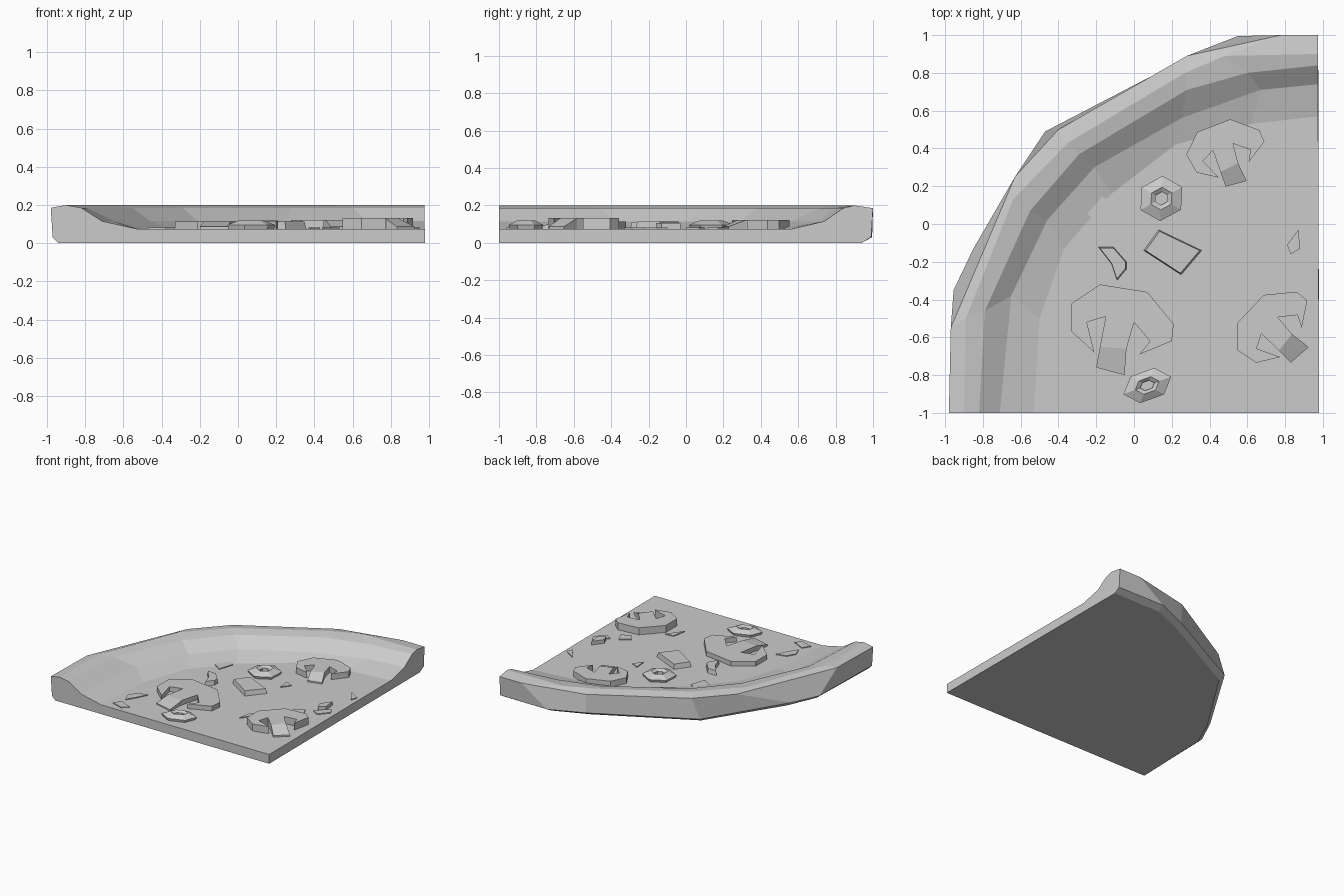
import bpy, bmesh, math
from mathutils import Matrix, Vector

if "Cube" in bpy.data.objects:
    bpy.data.objects.remove(bpy.data.objects["Cube"])

FLOOR = 0.075


def finish(bm, name):
    bmesh.ops.recalc_face_normals(bm, faces=bm.faces)
    me = bpy.data.meshes.new(name)
    bm.to_mesh(me)
    bm.free()
    ob = bpy.data.objects.new(name, me)
    bpy.context.collection.objects.link(ob)
    return ob


def slab(name, pts, z0, z1, inset=0.0):
    """Flat polygon with thickness; inset narrows the top face."""
    bm = bmesh.new()
    c = sum((Vector(p) for p in pts), Vector((0, 0))) / len(pts)
    lo = [bm.verts.new((*p, z0)) for p in pts]
    hi = [bm.verts.new((*Vector(p).lerp(c, inset), z1)) for p in pts]
    bm.faces.new(lo)
    bm.faces.new(hi)
    n = len(pts)
    for i in range(n):
        bm.faces.new((lo[i], lo[(i + 1) % n], hi[(i + 1) % n], hi[i]))
    return finish(bm, name)


# Pizza slice: crust rings from the floor edge, over the rim, to the underside
rings = [
    (0.075, [(-.53, -1), (-.50, -.50), (-.37, -.13), (-.12, .16), (.22, .42), (.62, .53), (.975, .57)]),
    (0.115, [(-.71, -1), (-.65, -.38), (-.46, .02), (-.21, .30), (.25, .56), (.67, .71), (.975, .74)]),
    (0.185, [(-.82, -1), (-.79, -.46), (-.55, .07), (-.29, .37), (.28, .71), (.60, .80), (.975, .84)]),
    (0.2, [(-.90, -1), (-.89, -.50), (-.64, .13), (-.35, .43), (.27, .80), (.48, .89), (.975, .90)]),
    (0.185, [(-.98, -1), (-.97, -.55), (-.63, .25), (-.40, .50), (.28, .89), (.78, 1), (.975, 1)]),
    (0.03, [(-.97, -1), (-.955, -.35), (-.85, -.13), (-.47, .49), (.28, .88), (.55, .995), (.975, .99)]),
    (0.0, [(-.94, -1), (-.92, -.36), (-.82, -.13), (-.45, .45), (.28, .83), (.55, .94), (.975, .94)]),
]
bm = bmesh.new()
grid = [[bm.verts.new((x, y, z)) for x, y in row] for z, row in rings]
tip_top = bm.verts.new((.98, -1, FLOOR))
tip_low = bm.verts.new((.98, -1, 0))
for a, b in zip(grid, grid[1:]):
    for i in range(len(a) - 1):
        bm.faces.new((a[i], a[i + 1], b[i + 1], b[i]))
bm.faces.new(grid[0] + [tip_top])
bm.faces.new(grid[-1] + [tip_low])
for k in (0, -1):
    bm.faces.new([r[k] for r in grid] + [tip_low, tip_top])
finish(bm, "pizza_slice")

# Mushroom slices: notched cap plus a drooping stem
CAP = [(-.14, -.16), (-.26, -.05), (-.26, .10), (-.11, .20), (.14, .16), (.28, -.01), (.27, -.10),
       (.10, -.17), (.155, -.10), (.07, 0), (.03, -.14), (-.11, -.13), (-.08, .03), (-.18, 0)]
STEM = [(.03, -.14), (-.11, -.13), (-.13, -.24), (.02, -.28)]


def mushroom(i, loc, rot, scale, top):
    m = Matrix.Rotation(math.radians(rot), 2) * scale
    place = lambda pts: [tuple(m @ Vector(p) + Vector(loc)) for p in pts]
    slab(f"mushroom_cap_{i}", place(CAP), FLOOR - .005, top)
    stem = slab(f"mushroom_stem_{i}", place(STEM), FLOOR - .005, top)
    for v in stem.data.vertices:
        if v.index in (6, 7):
            v.co.z = FLOOR + .012


mushroom(1, (-.07, -.52), 0, 1, .113)
mushroom(2, (.73, -.54), 56, .80, .132)
mushroom(3, (.48, .40), 30, .74, .122)


# Olive rings: low-sided squashed rings with a small hole
def olive(i, loc, rot, sx, sy):
    bm = bmesh.new()
    prof = [(.035, .07), (.035, .105), (.06, .12), (.12, .095), (.11, .07)]
    n = 6
    rows = []
    for k in range(n):
        t = math.tau * k / n
        row = []
        for r, z in prof:
            p = Matrix.Rotation(rot, 2) @ Vector((r * math.cos(t) * sx, r * math.sin(t) * sy))
            row.append(bm.verts.new((p.x + loc[0], p.y + loc[1], z)))
        rows.append(row)
    for k in range(n):
        a, b = rows[k], rows[(k + 1) % n]
        for j in range(len(prof)):
            q = (j + 1) % len(prof)
            bm.faces.new((a[j], a[q], b[q], b[j]))
    finish(bm, f"olive_ring_{i}")


olive(1, (.145, .135), .5, 1.05, .98)
olive(2, (.07, -.855), .35, 1.12, .72)

# Diced cube and curved pepper piece
slab("diced_chunk", [(.05, -.14), (.13, -.03), (.36, -.14), (.25, -.27)], .07, .113, .08)
slab("pepper_piece", [(-.19, -.12), (-.11, -.12), (-.04, -.20), (-.04, -.24), (-.09, -.30), (-.12, -.21)],
     .07, .11, .1)

# Thin herb flakes
flakes = [
    [(-.47, -.93), (-.43, -.87), (-.33, -.92), (-.38, -.96)],
    [(-.46, -.76), (-.42, -.69), (-.34, -.67), (-.38, -.75), (-.43, -.83)],
    [(-.26, .06), (-.17, .15), (-.13, .12), (-.17, 0)],
    [(.81, -.11), (.87, -.03), (.88, -.13), (.83, -.16)],
    [(.82, -.20), (.91, -.10), (.94, -.15), (.87, -.23)],
    [(.86, .23), (.95, .17), (.93, .12)],
    [(.68, -.27), (.76, -.22), (.79, -.29), (.72, -.33)],
    [(.44, -.61), (.46, -.50), (.53, -.49)],
    [(.37, .10), (.43, .07), (.38, 0)],
]
for i, f in enumerate(flakes):
    slab(f"herb_flake_{i + 1}", f, .07, .105 if i == 3 else .082)
